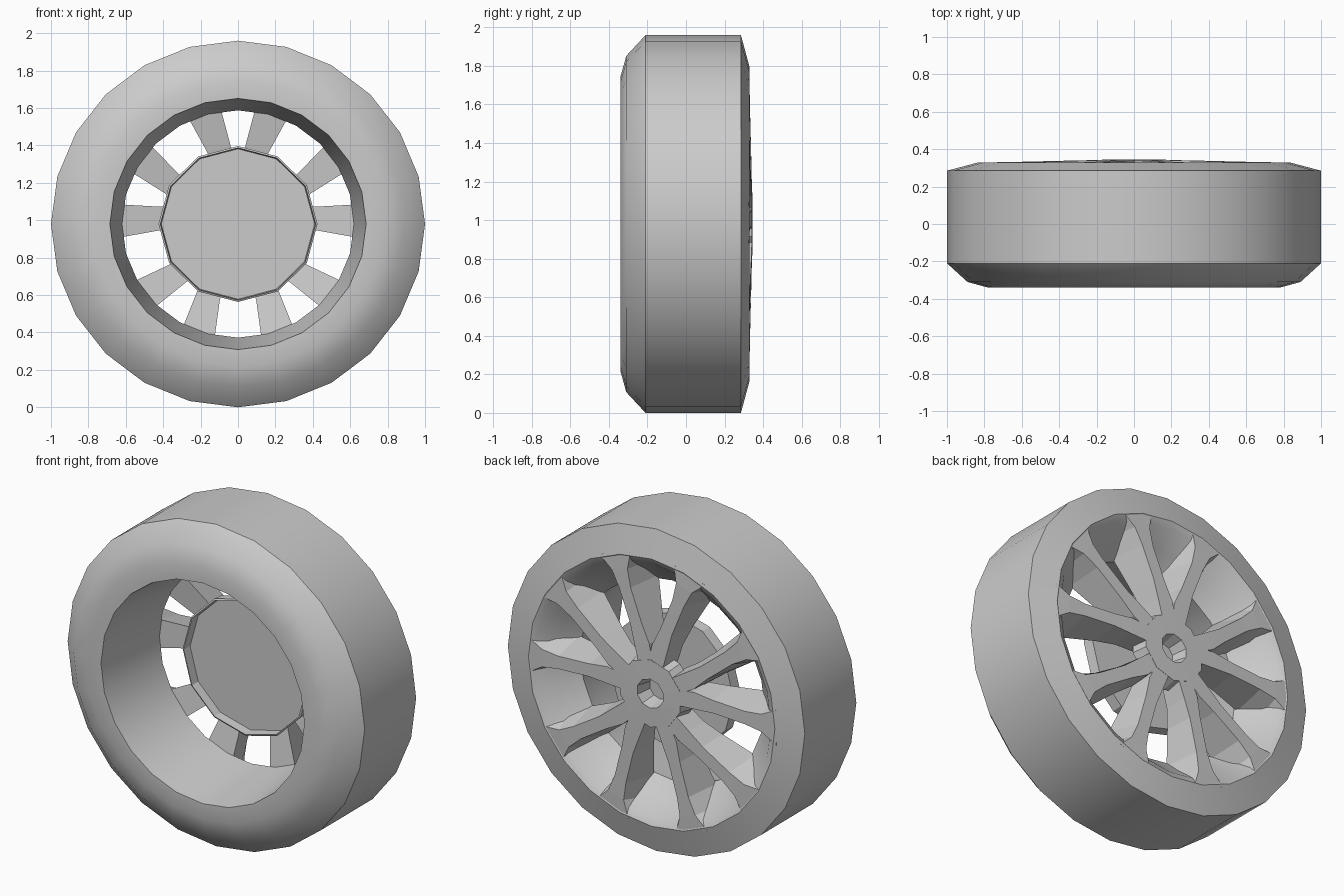
import bpy, bmesh, math

if "Cube" in bpy.data.objects:
    bpy.data.objects.remove(bpy.data.objects["Cube"], do_unlink=True)

CZ, SQUASH = 0.98, 0.98      # axle height and slight vertical flattening

grey = bpy.data.materials.new("mid grey")
grey.use_nodes = True
grey.diffuse_color = (0.6, 0.6, 0.6, 1)
grey.node_tree.nodes["Principled BSDF"].inputs["Base Color"].default_value = (0.6, 0.6, 0.6, 1)


def polar(r, ang, y, side=0.0):
    """Point at radius r and angle (degrees) on the wheel, shifted sideways."""
    a = math.radians(ang)
    x = r * math.cos(a) - side * math.sin(a)
    z = r * math.sin(a) + side * math.cos(a)
    return (x, y, CZ + SQUASH * z)


def finish(name, bm, smooth=None):
    bmesh.ops.recalc_face_normals(bm, faces=bm.faces)
    mesh = bpy.data.meshes.new(name)
    bm.to_mesh(mesh)
    bm.free()
    mesh.materials.append(grey)
    ob = bpy.data.objects.new(name, mesh)
    bpy.context.collection.objects.link(ob)
    if smooth:
        bpy.ops.object.select_all(action='DESELECT')
        ob.select_set(True)
        bpy.context.view_layer.objects.active = ob
        bpy.ops.object.shade_smooth_by_angle(angle=math.radians(smooth))


def lathe(name, profile, sides, closed=False, smooth=None):
    """Spin (radius, y) pairs about the axle; open profiles get end caps."""
    bm = bmesh.new()
    rings = [[bm.verts.new(polar(r, 90 + 360 * i / sides, y)) for i in range(sides)]
             for r, y in profile]
    pairs = list(zip(rings, rings[1:]))
    if closed:
        pairs.append((rings[-1], rings[0]))
    else:
        bm.faces.new(rings[0])
        bm.faces.new(rings[-1])
    for a, b in pairs:
        for i in range(sides):
            j = (i + 1) % sides
            bm.faces.new((a[i], a[j], b[j], b[i]))
    finish(name, bm, smooth)


# Tyre and rim barrel, with the flared dish on the back
lathe("tyre_and_rim", [
    (1.00, -0.21), (1.00, 0.285), (0.83, 0.33),
    (0.79, 0.31), (0.70, 0.21), (0.62, 0.13),
    (0.685, -0.34), (0.78, -0.34), (0.89, -0.31)], 24, closed=True, smooth=30)

# Brake disc: a shallow cup open to the front
lathe("brake_disc", [(0.42, 0.14), (0.425, 0.075), (0.415, 0.07), (0.41, 0.125)], 12)

# Hub with a recessed centre
lathe("hub", [(0.17, 0.20), (0.23, 0.25), (0.21, 0.343), (0.09, 0.345), (0.07, 0.25)], 10)

# Spokes: radius, angle off the pair centre, half widths back/front, y back/front
SECTIONS = [
    (0.12, 10.0, 0.045, 0.055, 0.343, 0.22),
    (0.30, 11.5, 0.052, 0.062, 0.340, 0.20),
    (0.42, 14.0, 0.040, 0.065, 0.337, 0.17),
    (0.63, 16.5, 0.040, 0.090, 0.332, 0.13),
    (0.74, 17.0, 0.055, 0.110, 0.330, 0.20),
    (0.835, 17.5, 0.110, 0.150, 0.326, 0.27)]


def spoke(name, centre, sign):
    bm = bmesh.new()
    rings = []
    for r, off, back, front, y_back, y_front in SECTIONS:
        a = centre + sign * off
        rings.append([bm.verts.new(polar(r, a, y, s)) for y, s in
                      ((y_back, -back), (y_back, back), (y_front, front), (y_front, -front))])
    for a, b in zip(rings, rings[1:]):
        for i in range(4):
            j = (i + 1) % 4
            bm.faces.new((a[i], a[j], b[j], b[i]))
    bm.faces.new(rings[0])
    bm.faces.new(rings[-1])
    finish(name, bm)


# Five forked pairs around the wheel
for k in range(5):
    for sign, label in ((-1, "a"), (1, "b")):
        spoke(f"spoke_{k + 1}{label}", 90 + 72 * k, sign)
